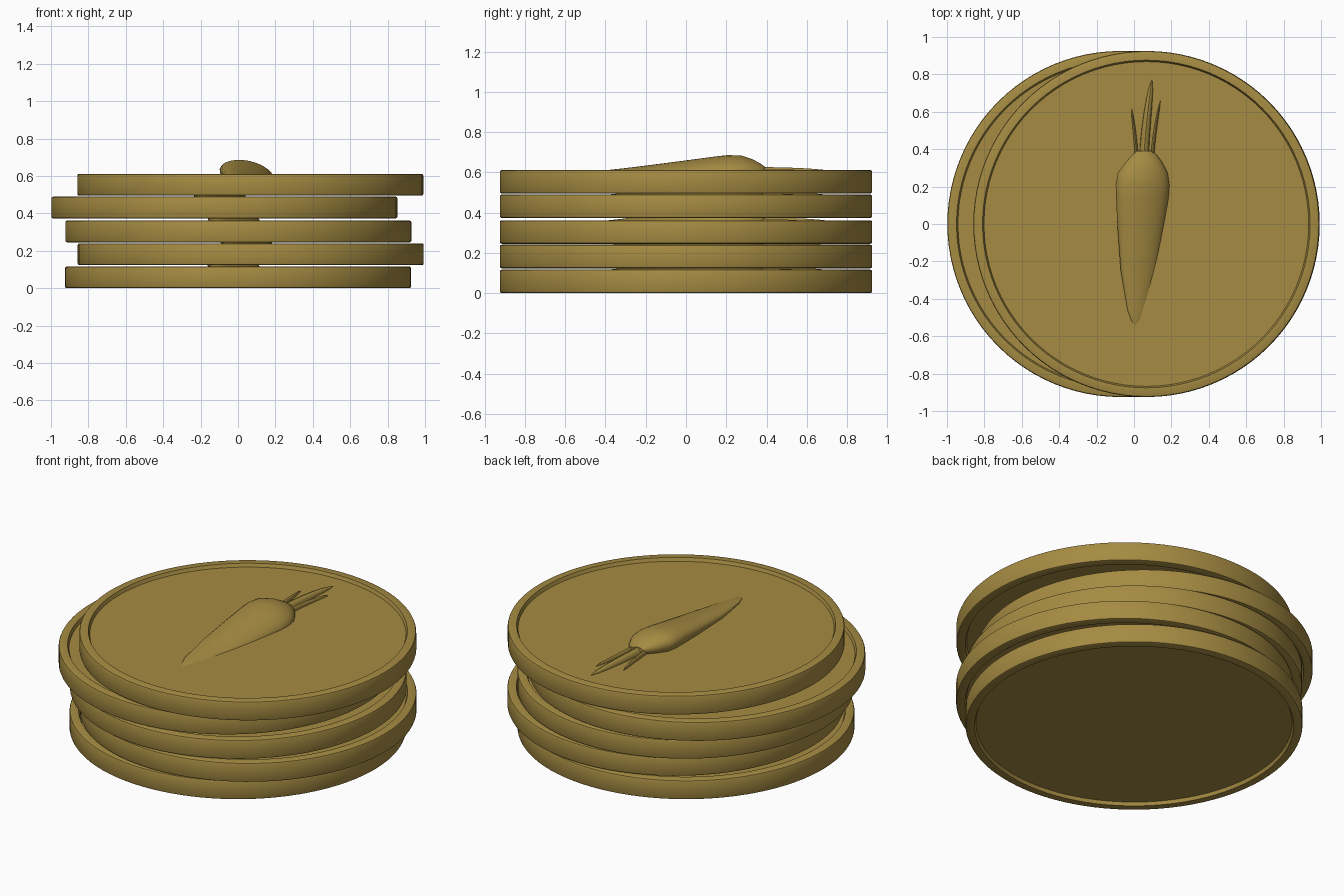
import bpy, bmesh, math

if "Cube" in bpy.data.objects:
    bpy.data.objects.remove(bpy.data.objects["Cube"])

gold = bpy.data.materials.new("gold")
gold.diffuse_color = (0.38, 0.26, 0.055, 1)
gold.use_nodes = True
gold.node_tree.nodes["Principled BSDF"].inputs["Base Color"].default_value = gold.diffuse_color


def make_object(name, bm):
    """Turn a bmesh into a smooth-shaded gold object."""
    bmesh.ops.recalc_face_normals(bm, faces=bm.faces)
    mesh = bpy.data.meshes.new(name)
    bm.to_mesh(mesh)
    bm.free()
    mesh.materials.append(gold)
    ob = bpy.data.objects.new(name, mesh)
    bpy.context.collection.objects.link(ob)
    bpy.ops.object.select_all(action='DESELECT')
    ob.select_set(True)
    bpy.context.view_layer.objects.active = ob
    bpy.ops.object.shade_smooth_by_angle(angle=math.radians(35))
    return ob


def skin(bm, rings):
    """Bridge a list of closed rings and cap both ends."""
    loops = [[bm.verts.new(p) for p in ring] for ring in rings]
    for a, b in zip(loops, loops[1:]):
        for i in range(len(a)):
            j = (i + 1) % len(a)
            bm.faces.new((a[i], a[j], b[j], b[i]))
    bm.faces.new(loops[0])
    bm.faces.new(loops[-1])


def section(x, y, z, w, h, roll=0.0, n=24):
    """Ellipse across the y axis, rolled around it."""
    c, s = math.cos(roll), math.sin(roll)
    pts = []
    for i in range(n):
        a = 2 * math.pi * i / n
        u, v = w * math.cos(a), h * math.sin(a)
        pts.append((x + u * c + v * s, y, z - u * s + v * c))
    return pts


# Coin disc: raised, softened rim around recessed faces
def coin():
    n = 96
    profile = [(0.868, 0.02), (0.876, 0), (0.915, 0), (0.922, 0.003), (0.925, 0.01),
               (0.925, 0.107), (0.922, 0.114), (0.915, 0.117), (0.876, 0.117), (0.868, 0.097)]
    bm = bmesh.new()
    skin(bm, [[(r * math.cos(2 * math.pi * i / n), r * math.sin(2 * math.pi * i / n), z)
               for i in range(n)] for r, z in profile])
    return make_object("coin_1", bm)


# Carrot relief: (y, x centre, half width, half height, z centre)
def carrot():
    stations = [(-0.54, -0.057, 0.008, 0.003, 0.094), (-0.51, -0.053, 0.03, 0.01, 0.092),
                (-0.46, -0.05, 0.052, 0.015, 0.09), (-0.25, -0.04, 0.099, 0.04, 0.088),
                (0.0, -0.028, 0.13, 0.06, 0.1), (0.14, -0.021, 0.144, 0.071, 0.108),
                (0.21, -0.02, 0.147, 0.075, 0.112), (0.275, -0.019, 0.136, 0.072, 0.113),
                (0.33, -0.013, 0.1, 0.055, 0.113), (0.37, -0.01, 0.067, 0.034, 0.113),
                (0.39, -0.008, 0.045, 0.02, 0.113)]
    bm = bmesh.new()
    skin(bm, [section(x, y, z, w, h, math.radians(12)) for y, x, w, h, z in stations])
    return make_object("carrot_relief_1", bm)


# Three slender curved leaves: base x, tip x, tip y, half width, half height
def leaves():
    bm = bmesh.new()
    for x0, x1, y1, w, h in [(-0.053, -0.08, 0.62, 0.009, 0.026),
                             (-0.012, 0.03, 0.77, 0.025, 0.034),
                             (0.033, 0.075, 0.66, 0.009, 0.026)]:
        rings = []
        for i in range(9):
            t = i / 8
            k = max(0.05, math.sqrt(1 - t * t))
            x = x0 + (x1 - x0) * t ** 1.4
            rings.append(section(x, 0.36 + (y1 - 0.36) * t, 0.097, w * k, h * k, n=12))
        skin(bm, rings)
    return make_object("carrot_leaves_1", bm)


parts = [coin(), carrot(), leaves()]

# Stack five coins with sideways offsets
stack = [(0.0, 0.0), (0.068, 0.1235), (0.002, 0.245), (-0.073, 0.373), (0.066, 0.495)]
for k, (x, z) in enumerate(stack):
    for part in parts:
        ob = part
        if k:
            ob = part.copy()
            ob.name = part.name[:-1] + str(k + 1)
            bpy.context.collection.objects.link(ob)
        ob.location = (x, 0, z)
